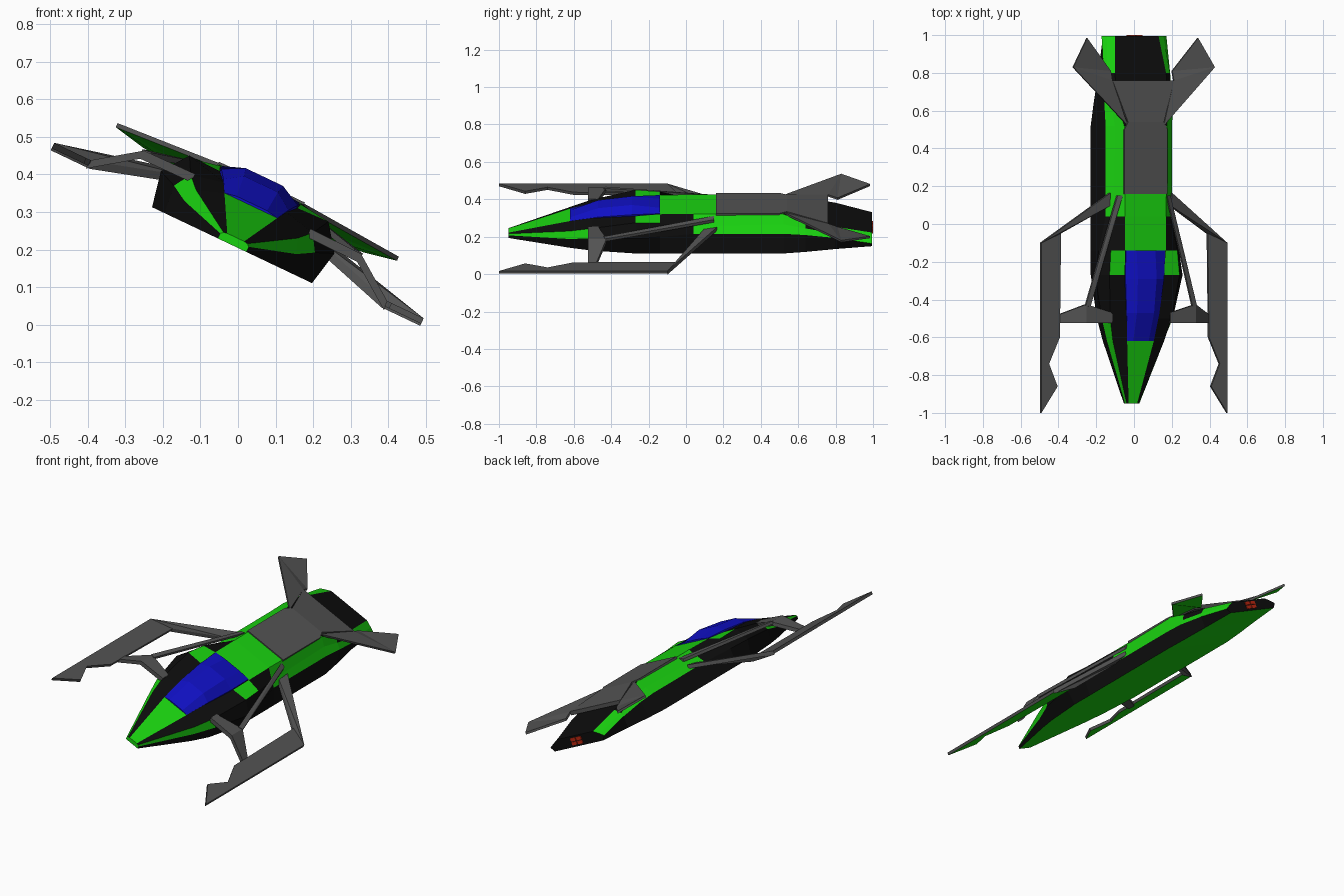
import bpy, bmesh, math

if "Cube" in bpy.data.objects:
    bpy.data.objects.remove(bpy.data.objects["Cube"])

ROLL = math.radians(25.4)   # whole craft banks to its right
HEIGHT = 0.245

def material(name, rgb):
    m = bpy.data.materials.new(name)
    m.diffuse_color = (*rgb, 1)
    m.use_nodes = True
    m.node_tree.nodes["Principled BSDF"].inputs["Base Color"].default_value = m.diffuse_color
    return m

MATS = {"g": material("green", (0.01, 0.65, 0.005)),
        "k": material("black", (0.004, 0.004, 0.004)),
        "b": material("blue", (0.005, 0.005, 0.55)),
        "r": material("red", (0.5, 0.02, 0.005)),
        "s": material("grey", (0.085, 0.085, 0.085))}
KEYS = list(MATS)

def build(name, verts, faces, colours, mirror=False):
    """Make a flat-shaded object in the craft's level frame, then bank it."""
    bm = bmesh.new()
    vs = [bm.verts.new(v) for v in verts]
    for f, c in zip(faces, colours):
        bm.faces.new([vs[i] for i in f]).material_index = KEYS.index(c)
    bmesh.ops.recalc_face_normals(bm, faces=bm.faces)
    me = bpy.data.meshes.new(name)
    bm.to_mesh(me)
    bm.free()
    for k in KEYS:
        me.materials.append(MATS[k])
    ob = bpy.data.objects.new(name, me)
    bpy.context.collection.objects.link(ob)
    ob.rotation_euler.y = ROLL
    ob.location.z = HEIGHT
    if mirror:
        mod = ob.modifiers.new("mirror", 'MIRROR')
        mod.use_mirror_merge = False
    return ob

def loft(name, sections, colours, end):
    """Skin symmetric sections; colours = per span: each side strip, top, bottom."""
    verts, faces, cols = [], [], []
    n = len(sections[0][1])
    for y, pts in sections:
        ring = list(pts) + [(-u, w) for u, w in reversed(pts)]
        verts += [(u, y, w) for u, w in ring]
    m = 2 * n
    for i, code in enumerate(colours):
        for s in range(m):
            t = (s + 1) % m
            faces.append((i*m + s, i*m + t, (i+1)*m + t, (i+1)*m + s))
            cols.append(code[n] if s == m - 1 else code[min(s, m - 2 - s)])
    last = len(colours) * m
    faces += [tuple(range(m)), tuple(range(last, last + m))]
    cols += [end[0], end[1]]
    return build(name, verts, faces, cols)

def slab(name, pts, polys, thick=0.016, top="s", under="s", mirror=True):
    """Thin plate from top points and polygons, extruded downward."""
    n = len(pts)
    verts = list(pts) + [(x, y, z - thick) for x, y, z in pts]
    faces = [tuple(p) for p in polys] + [tuple(i + n for i in p) for p in polys]
    cols = [top] * len(polys) + [under] * len(polys)
    edges = [(p[i], p[(i + 1) % len(p)]) for p in polys for i in range(len(p))]
    for a, b in edges:
        if (b, a) not in edges:
            faces.append((a, b, b + n, a + n))
            cols.append("s")
    return build(name, verts, faces, cols, mirror)

# Fuselage: flat belly, chine, upper chine, deck edge
B = -0.037
loft("fuselage", [
    (-.95, [(.042, B), (.042, -.022), (.035, -.016), (.025, -.014)]),
    (-.62, [(.165, B), (.165, .015), (.150, .055), (.078, .080)]),
    (-.50, [(.200, B), (.208, .040), (.180, .085), (.090, .105)]),
    (-.27, [(.236, B), (.256, .060), (.205, .130), (.115, .127)]),
    (-.14, [(.236, B), (.235, .060), (.195, .125), (.120, .140)]),
    (.04, [(.236, B), (.195, .060), (.165, .090), (.120, .143)]),
    (.52, [(.236, B), (.195, .060), (.160, .100), (.125, .143)]),
    (.64, [(.220, -.035), (.200, .055), (.170, .080), (.150, .110)]),
    (.80, [(.195, -.03), (.195, .035), (.185, .055), (.150, .080)]),
    (.995, [(.170, -.025), (.190, 0), (.165, .015), (.127, .035)]),
], ["kgkgg", "kgkkg", "kkkkg", "kkgkg", "kkkgg", "kgggg", "kggkg",
    "kgkkg", "kggkg"], "gk")

# Cockpit canopy
loft("canopy", [
    (-.62, [(.078, .072), (.078, .080), (.045, .086)]),
    (-.47, [(.096, .090), (.096, .112), (.050, .143)]),
    (-.29, [(.113, .115), (.113, .134), (.055, .164)]),
    (-.14, [(.115, .130), (.115, .142), (.055, .148)]),
], ["bbbb"] * 3, "bb")

# Back plate and tail fins
slab("back_plate", [(-.127, .16, .149), (.127, .16, .149), (.127, .5, .149),
                    (.105, .54, .149), (.18, .76, .116), (-.18, .76, .116),
                    (-.105, .54, .149), (-.127, .5, .149)],
     [(0, 1, 2, 7), (7, 2, 3, 6), (6, 3, 4, 5)], .022, mirror=False)
slab("tail_fin", [(.105, .52, .147), (.415, .83, .126), (.325, .985, .108),
                  (.18, .81, .095), (.18, .76, .114)],
     [(0, 1, 4), (4, 1, 3), (3, 1, 2)], .012, under="g")

# Outrigger blades with notched tips
slab("outrigger_blade", [(.545, -1, .006), (.545, -.74, .006), (.545, -.6, .006),
                         (.545, -.1, .006), (.43, -.05, .006), (.437, -.6, .006),
                         (.5, -.74, .006), (.45, -.86, .006)],
     [(0, 1, 6, 7), (1, 2, 5, 6), (2, 3, 4, 5)], under="g")

# Arms joining the blades to the fuselage
slab("rear_arm", [(.545, -.1, .006), (.18, .165, .092), (.18, .095, .080),
                  (.43, -.05, .006)], [(0, 1, 2), (0, 2, 3)], .022)
slab("front_arm", [(.17, -.525, .092), (.17, -.47, .092), (.32, -.425, .090),
                   (.32, -.525, .090), (.44, -.48, .004), (.44, -.525, .004)],
     [(0, 3, 2, 1), (3, 5, 4, 2)], .024)
slab("brace_rod", [(.13, .15, .135), (.155, .15, .125), (.325, -.43, .092),
                   (.30, -.44, .094)], [(0, 1, 2), (0, 2, 3)], .016)

# Exhaust grid on the tail
for i, (u, w) in enumerate([(.006, -.014), (.006, .008), (.046, -.014), (.046, .008)]):
    v = [(u + a, y, w + b) for y in (.99, 1.0)
         for a, b in ((0, 0), (.034, 0), (.034, .018), (0, .018))]
    f = [(0, 1, 2, 3), (4, 5, 6, 7), (0, 1, 5, 4), (1, 2, 6, 5), (2, 3, 7, 6), (3, 0, 4, 7)]
    build(f"exhaust_{i}", [(x - .043, y, z) for x, y, z in v], f, "r" * 6)
